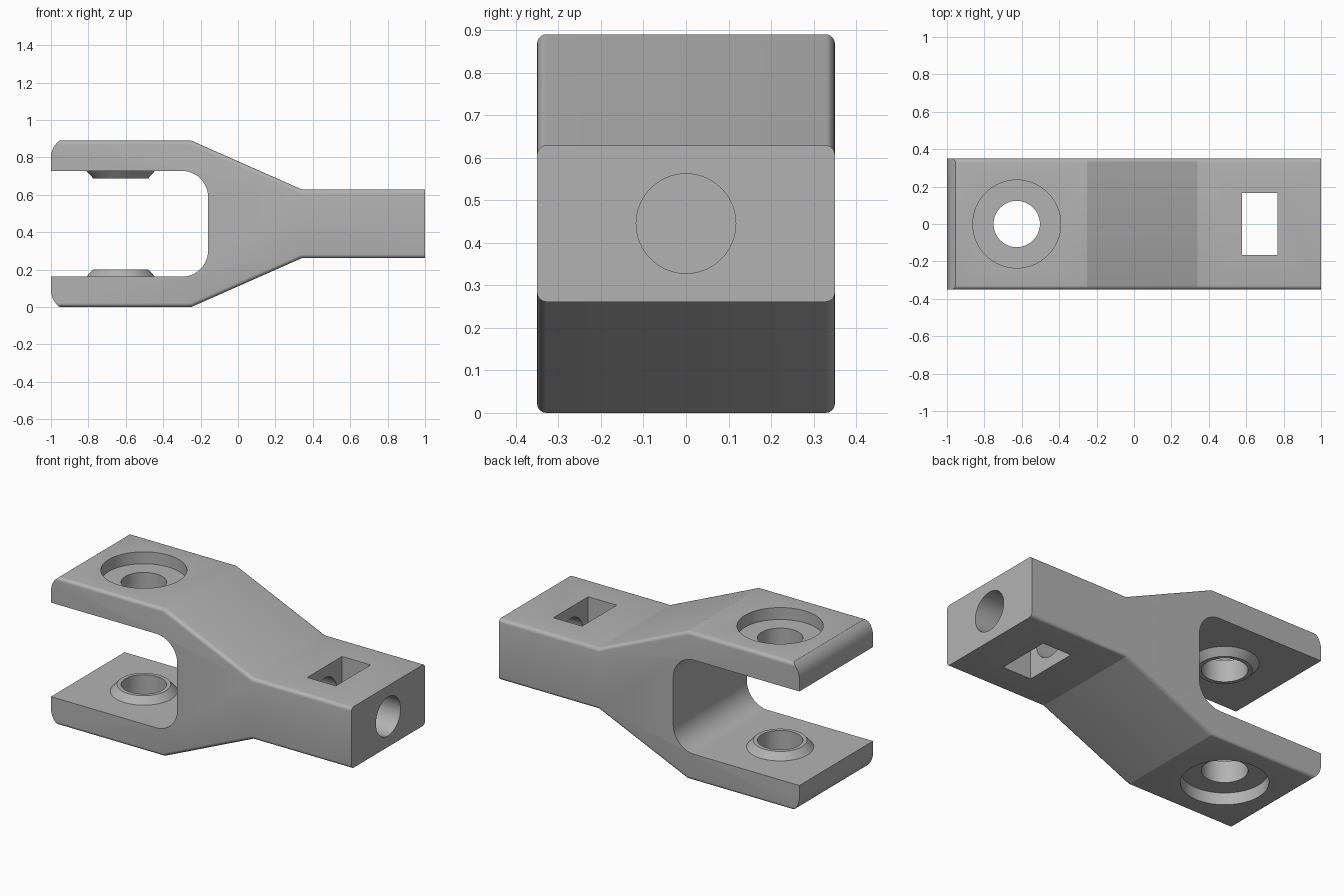
import bpy, bmesh
from math import cos, sin, radians, pi
from mathutils import Matrix

cube = bpy.data.objects.get("Cube")
if cube:
    bpy.data.objects.remove(cube, do_unlink=True)

MID = 0.445          # height of the symmetry plane
HALF_W = 0.35        # half width of the fork
PIN_X = -0.627       # pin hole position

steel = bpy.data.materials.new("plain grey")
steel.use_nodes = True
GREY = (0.45, 0.45, 0.45, 1)
steel.diffuse_color = GREY
steel.node_tree.nodes["Principled BSDF"].inputs["Base Color"].default_value = GREY


def make_object(name, bm):
    bmesh.ops.recalc_face_normals(bm, faces=bm.faces)
    mesh = bpy.data.meshes.new(name)
    bm.to_mesh(mesh)
    bm.free()
    mesh.materials.append(steel)
    obj = bpy.data.objects.new(name, mesh)
    bpy.context.collection.objects.link(obj)
    return obj


def prism(half_profile, half_width):
    """Extrude along y an outline given by its upper half, relative to MID."""
    outline = half_profile + [(x, -z) for x, z in reversed(half_profile)]
    bm = bmesh.new()
    face = bm.faces.new([bm.verts.new((x, -half_width, MID + z)) for x, z in outline])
    new = bmesh.ops.extrude_face_region(bm, geom=[face])["geom"]
    verts = [v for v in new if isinstance(v, bmesh.types.BMVert)]
    bmesh.ops.translate(bm, verts=verts, vec=(0, 2 * half_width, 0))
    return bm


def arc(cx, cz, r, start, end, steps):
    angles = [radians(start + (end - start) * i / steps) for i in range(steps + 1)]
    return [(cx + r * cos(a), cz + r * sin(a)) for a in angles]


def cone(name, r1, r2, z1, z2):
    """Upright round part on the pin axis, z measured from MID."""
    bm = bmesh.new()
    place = Matrix.Translation((PIN_X, 0, MID + (z1 + z2) / 2))
    bmesh.ops.create_cone(bm, cap_ends=True, segments=64, radius1=r1, radius2=r2,
                          depth=z2 - z1, matrix=place)
    return make_object(name, bm)


def combine(target, tool, operation):
    mod = target.modifiers.new(operation, 'BOOLEAN')
    mod.operation, mod.solver, mod.object = operation, 'EXACT', tool
    bpy.context.view_layer.objects.active = target
    bpy.ops.object.modifier_apply(modifier=mod.name)
    bpy.data.objects.remove(tool, do_unlink=True)


# Tapered body with its long outer edges rounded
bm = prism([(1, 0.184), (0.34, 0.184), (-0.25, 0.445), (-1.1, 0.445)], HALF_W)
bm.edges.ensure_lookup_table()
long_edges = [e for e in bm.edges
              if abs(e.verts[0].co.y - e.verts[1].co.y) < 1e-4
              and abs(e.verts[0].co.x - e.verts[1].co.x) > 0.1]
bmesh.ops.bevel(bm, geom=long_edges, offset=0.022, segments=5, profile=0.5,
                affect='EDGES')
fork = make_object("clevis_fork", bm)

# Side outline: rounded arm tips and the slot between the arms
outline = ([(1.1, 0.55), (-0.945, 0.55)]
           + arc(-0.89, 0.355, 0.11, 120, 180, 10)
           + [(-1, 0.283)]
           + arc(-0.30, 0.143, 0.14, 90, 0, 12))
combine(fork, make_object("fork_outline", prism(outline, 0.5)), 'INTERSECT')

# Raised bosses inside the arms and counterbores outside
combine(fork, cone("upper_boss", 0.147, 0.217, 0.243, 0.32), 'UNION')
combine(fork, cone("lower_boss", 0.217, 0.147, -0.32, -0.243), 'UNION')
combine(fork, cone("pin_hole", 0.124, 0.124, -0.6, 0.6), 'DIFFERENCE')
combine(fork, cone("upper_counterbore", 0.235, 0.235, 0.373, 0.6), 'DIFFERENCE')
combine(fork, cone("lower_counterbore", 0.235, 0.235, -0.6, -0.373), 'DIFFERENCE')

# Blind rod hole in the shank end
bm = bmesh.new()
bmesh.ops.create_cone(bm, cap_ends=True, segments=64, radius1=0.117, radius2=0.117, depth=0.8,
                      matrix=Matrix.Translation((0.7, 0, MID)) @ Matrix.Rotation(pi / 2, 4, 'Y'))
combine(fork, make_object("rod_hole", bm), 'DIFFERENCE')

# Rectangular nut window through the shank
window = prism([(0.767, 0.4), (0.577, 0.4)], 0.165)
combine(fork, make_object("nut_window", window), 'DIFFERENCE')

# Smooth curves, sharp edges
bpy.ops.object.select_all(action='DESELECT')
fork.select_set(True)
bpy.context.view_layer.objects.active = fork
bpy.ops.object.shade_smooth_by_angle(angle=radians(20))
